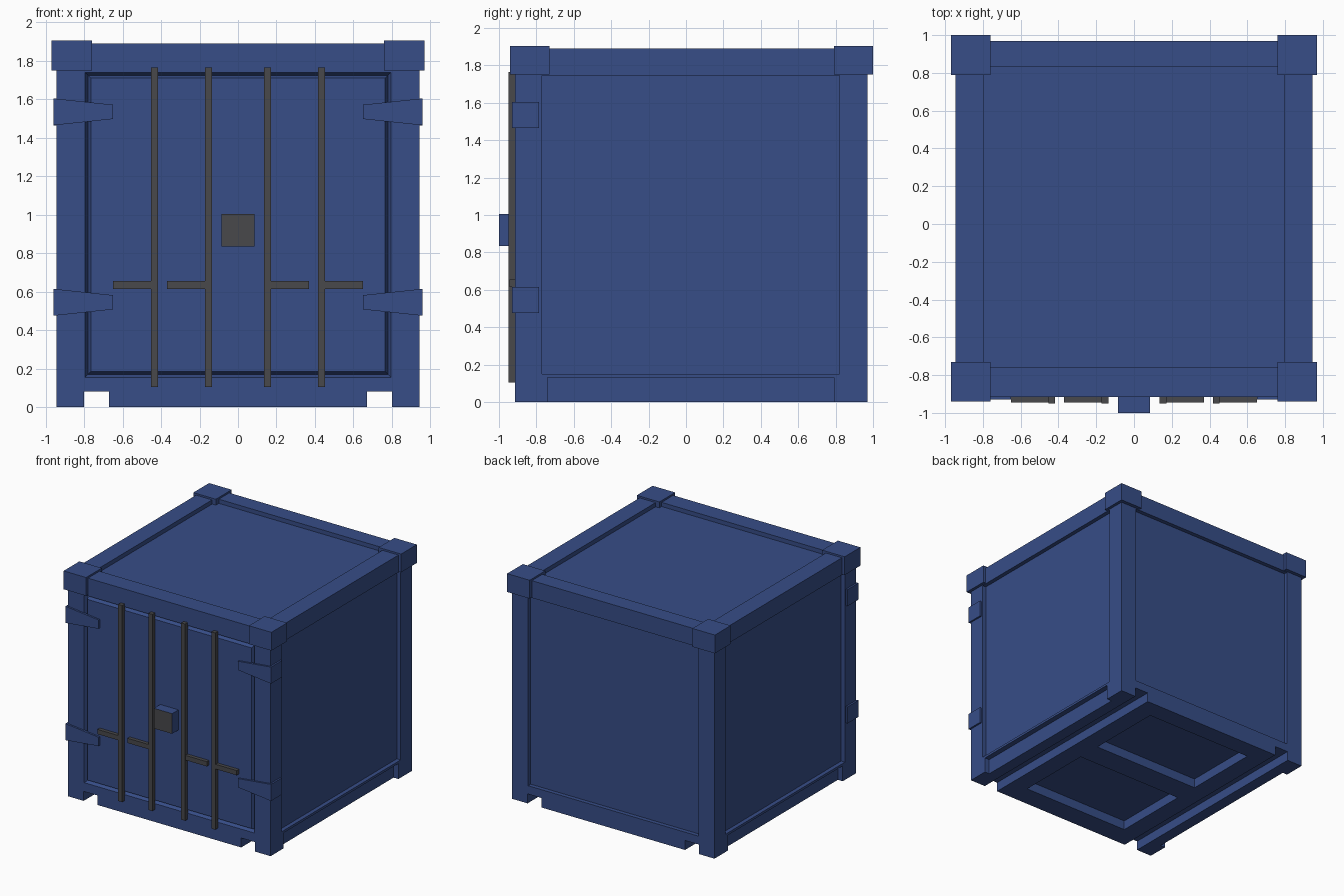
import bpy, bmesh

if "Cube" in bpy.data.objects:
    bpy.data.objects.remove(bpy.data.objects["Cube"])


def material(name, rgb):
    m = bpy.data.materials.new(name)
    m.diffuse_color = (*rgb, 1.0)
    m.use_nodes = True
    m.node_tree.nodes["Principled BSDF"].inputs["Base Color"].default_value = m.diffuse_color
    return m


BLUE = material("container_blue", (0.038, 0.075, 0.245))
GREY = material("dark_grey", (0.065, 0.065, 0.070))


def prism(bm, a, b):
    """Closed solid between two matching point loops."""
    va = [bm.verts.new(p) for p in a]
    vb = [bm.verts.new(p) for p in b]
    n = len(a)
    bm.faces.new(va)
    bm.faces.new(vb[::-1])
    for i in range(n):
        j = (i + 1) % n
        bm.faces.new((va[j], va[i], vb[i], vb[j]))


def box(bm, x0, x1, y0, y1, z0, z1):
    a = [(x0, y0, z0), (x1, y0, z0), (x1, y0, z1), (x0, y0, z1)]
    prism(bm, a, [(x, y1, z) for x, _, z in a])


def rect_y(hx, z0, z1, y):
    return [(-hx, y, z0), (hx, y, z0), (hx, y, z1), (-hx, y, z1)]


def make(name, bm, mat):
    bmesh.ops.recalc_face_normals(bm, faces=bm.faces)
    me = bpy.data.meshes.new(name)
    bm.to_mesh(me)
    bm.free()
    me.materials.append(mat)
    ob = bpy.data.objects.new(name, me)
    bpy.context.collection.objects.link(ob)
    return ob


def make_box(name, dims, mat):
    bm = bmesh.new()
    box(bm, *dims)
    return make(name, bm, mat)


# Main body block
body = make_box("container_body", (-0.945, 0.945, -0.915, 0.97, 0, 1.89), BLUE)

# Recesses cut out of the body
cut = bmesh.new()
for s in (-1, 1):
    def sbox(xa, xb, *rest):
        box(cut, min(s * xa, s * xb), max(s * xa, s * xb), *rest)
    sbox(0.91, 1.1, -0.77, 0.82, 0.15, 1.745)      # side panel
    sbox(0.90, 1.1, -0.74, 0.79, -0.1, 0.13)       # lower side slot
    sbox(0.67, 0.80, -1.1, 1.1, -0.1, 0.08)        # fork channel
box(cut, -0.795, 0.795, 0.935, 1.1, 0.15, 1.745)   # back panel
box(cut, -0.795, 0.795, -0.76, 0.83, 1.855, 2.0)   # roof panel
box(cut, -0.51, 0.51, -0.73, -0.06, -0.1, 0.08)    # floor pockets
box(cut, -0.51, 0.51, 0.15, 0.81, -0.1, 0.08)
prism(cut, rect_y(0.81, 0.14, 1.755, -0.945),      # door opening, sloped rim
      rect_y(0.78, 0.17, 1.725, -0.885))
cutter = make("recess_cutter", cut, BLUE)
cutter.hide_render = True

mod = body.modifiers.new("recesses", 'BOOLEAN')
mod.operation = 'DIFFERENCE'
mod.solver = 'EXACT'
mod.object = cutter
dg = bpy.context.evaluated_depsgraph_get()
dg.update()
body_mesh = bpy.data.meshes.new_from_object(body.evaluated_get(dg))
body.modifiers.clear()
body.data = body_mesh
bpy.data.objects.remove(cutter)

# Door panel, leaving a V groove around it
bm = bmesh.new()
prism(bm, rect_y(0.765, 0.185, 1.71, -0.915), rect_y(0.78, 0.17, 1.725, -0.884))
make("door_panel", bm, BLUE)

# Top corner castings
for s, side in ((-1, "left"), (1, "right")):
    xs = sorted((s * 0.76, s * 0.97))
    make_box("front_corner_" + side, (*xs, -0.94, -0.73, 1.75, 1.905), BLUE)
    make_box("back_corner_" + side, (*xs, 0.79, 1.0, 1.75, 1.905), BLUE)

    # Hinges: tapered front strap and plate wrapped round the post
    for z, level in ((0.545, "lower"), (1.535, "upper")):
        bm = bmesh.new()
        strap = [(0.65, -0.037), (0.96, -0.07), (0.96, 0.07), (0.65, 0.037)]
        prism(bm, [(s * x, -0.93, z + d) for x, d in strap],
              [(s * x, -0.91, z + d) for x, d in strap])
        make(f"{level}_hinge_strap_{side}", bm, BLUE)
        hx = sorted((s * 0.94, s * 0.96))
        make_box(f"{level}_hinge_plate_{side}",
                 (*hx, -0.911, -0.785, z - 0.07, z + 0.07), BLUE)

    # Locking rods with handles pointing away from or toward the sides
    for i, (x, end) in enumerate(((0.153, 0.37), (0.435, 0.65))):
        rx = sorted((s * (x - 0.018), s * (x + 0.018)))
        make_box(f"lock_rod_{side}_{i + 1}", (*rx, -0.95, -0.912, 0.105, 1.765), GREY)
        hx = sorted((s * x, s * end))
        make_box(f"rod_handle_{side}_{i + 1}", (*hx, -0.945, -0.912, 0.615, 0.655), GREY)

# Lock box: grey front, blue sides
lock = make_box("lock_box", (-0.085, 0.085, -1.0, -0.91, 0.835, 1.005), BLUE)
lock.data.materials.append(GREY)
for p in lock.data.polygons:
    p.material_index = 1 if p.normal.y < -0.5 else 0
